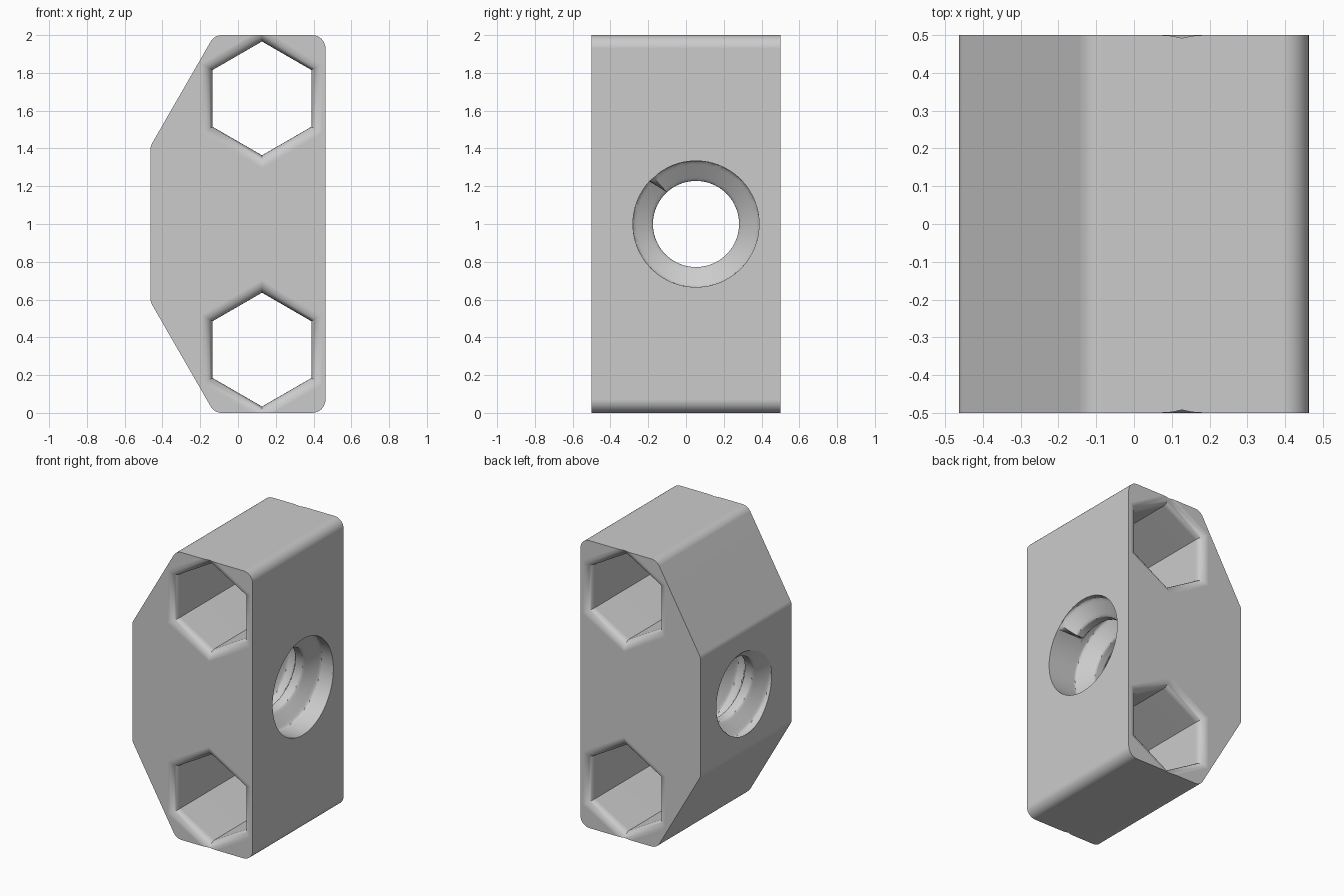
import bpy, bmesh, math
from mathutils import Vector

cube = bpy.data.objects.get("Cube")
if cube:
    bpy.data.objects.remove(cube, do_unlink=True)

HALF_X, HALF_Y, HEIGHT = 0.463, 0.5, 2.0

grey = bpy.data.materials.new("plain grey")
grey.use_nodes = True
grey.diffuse_color = (0.6, 0.6, 0.6, 1)
grey.node_tree.nodes["Principled BSDF"].inputs["Base Color"].default_value = (0.6, 0.6, 0.6, 1)


def loft(name, rings):
    """Closed solid through a list of rings with equal point counts."""
    bm = bmesh.new()
    loops = [[bm.verts.new(p) for p in ring] for ring in rings]
    n = len(loops[0])
    for a, b in zip(loops, loops[1:]):
        for i in range(n):
            j = (i + 1) % n
            bm.faces.new((a[i], a[j], b[j], b[i]))
    bm.faces.new(loops[0])
    bm.faces.new(loops[-1])
    bmesh.ops.recalc_face_normals(bm, faces=bm.faces)
    mesh = bpy.data.meshes.new(name)
    bm.to_mesh(mesh)
    bm.free()
    mesh.materials.append(grey)
    obj = bpy.data.objects.new(name, mesh)
    bpy.context.collection.objects.link(obj)
    return obj


def fillet(points, radius, steps=8):
    """Round every corner of a convex outline."""
    out = []
    for i, p in enumerate(points):
        v = Vector(p)
        u = (Vector(points[i - 1]) - v).normalized()
        w = (Vector(points[(i + 1) % len(points)]) - v).normalized()
        half = u.angle(w) / 2
        centre = v + (u + w).normalized() * radius / math.sin(half)
        start = v + u * radius / math.tan(half) - centre
        end = v + w * radius / math.tan(half) - centre
        span = start.angle(end)
        for k in range(steps + 1):
            t = k / steps
            out.append(centre + (start * math.sin((1 - t) * span)
                                 + end * math.sin(t * span)) / math.sin(span))
    return out


# Body: rounded outline extruded from front to back
upper = [(HALF_X, HEIGHT), (-0.125, HEIGHT), (-HALF_X, 1.413)]
lower = [(x, HEIGHT - z) for x, z in reversed(upper)]
outline = fillet(upper + lower, 0.07)
body = loft("bracket_body", [[(p.x, y, p.y) for p in outline] for y in (-HALF_Y, HALF_Y)])


# Hexagonal through holes with rounded mouths
def hex_cutter(name, cz, apothem=0.261, r=0.058, steps=6):
    mouth = [(HALF_Y + 0.1, r)]
    for k in range(steps + 1):
        a = math.pi / 2 * k / steps
        mouth.append((HALF_Y - r + r * math.cos(a), r - r * math.sin(a)))
    stations = [(-y, g) for y, g in mouth] + [(y, g) for y, g in reversed(mouth)]
    rings = []
    for y, grow in stations:
        radius = (apothem + grow) / math.cos(math.pi / 6)
        rings.append([(0.127 + radius * math.sin(k * math.pi / 3), y,
                       cz + radius * math.cos(k * math.pi / 3)) for k in range(6)])
    return loft(name, rings)


# Threaded side bore: one right-handed ridge that stops short of the wide mouth
def bore_cutter(name, minor=0.228, major=0.334, pitch=0.25, rows=120, sides=72):
    stop = HALF_X - 0.1

    def radius(x, turn):
        gap = min(abs(x - stop + pitch * (turn + k)) for k in range(6))
        r = minor + (major - minor) * min(max((gap - 0.03) / 0.07, 0), 1)
        return max(r, 0.275 - (x + HALF_X))

    rings = []
    for i in range(rows + 1):
        x = i / rows - 0.5
        ring = []
        for s in range(sides):
            turn = (s + 0.5) / sides
            a = math.radians(135) - math.tau * turn
            r = radius(x, turn)
            ring.append((x, 0.053 + r * math.cos(a), 1 + r * math.sin(a)))
        rings.append(ring)
    return loft(name, rings)


cutters = [hex_cutter("lower_hex_cutter", 0.335),
           hex_cutter("upper_hex_cutter", 1.665),
           bore_cutter("threaded_bore_cutter")]

bpy.ops.object.select_all(action="DESELECT")
bpy.context.view_layer.objects.active = body
body.select_set(True)
for cutter in cutters:
    cutter.hide_render = True
    mod = body.modifiers.new(cutter.name, "BOOLEAN")
    mod.operation = "DIFFERENCE"
    mod.solver = "EXACT"
    mod.object = cutter
    bpy.ops.object.modifier_apply(modifier=mod.name)
for cutter in cutters:
    bpy.data.objects.remove(cutter, do_unlink=True)

# Smooth fillets next to flat faces
bpy.ops.object.shade_smooth_by_angle(angle=math.radians(40))
weighted = body.modifiers.new("flat_faces", "WEIGHTED_NORMAL")
weighted.keep_sharp = True
